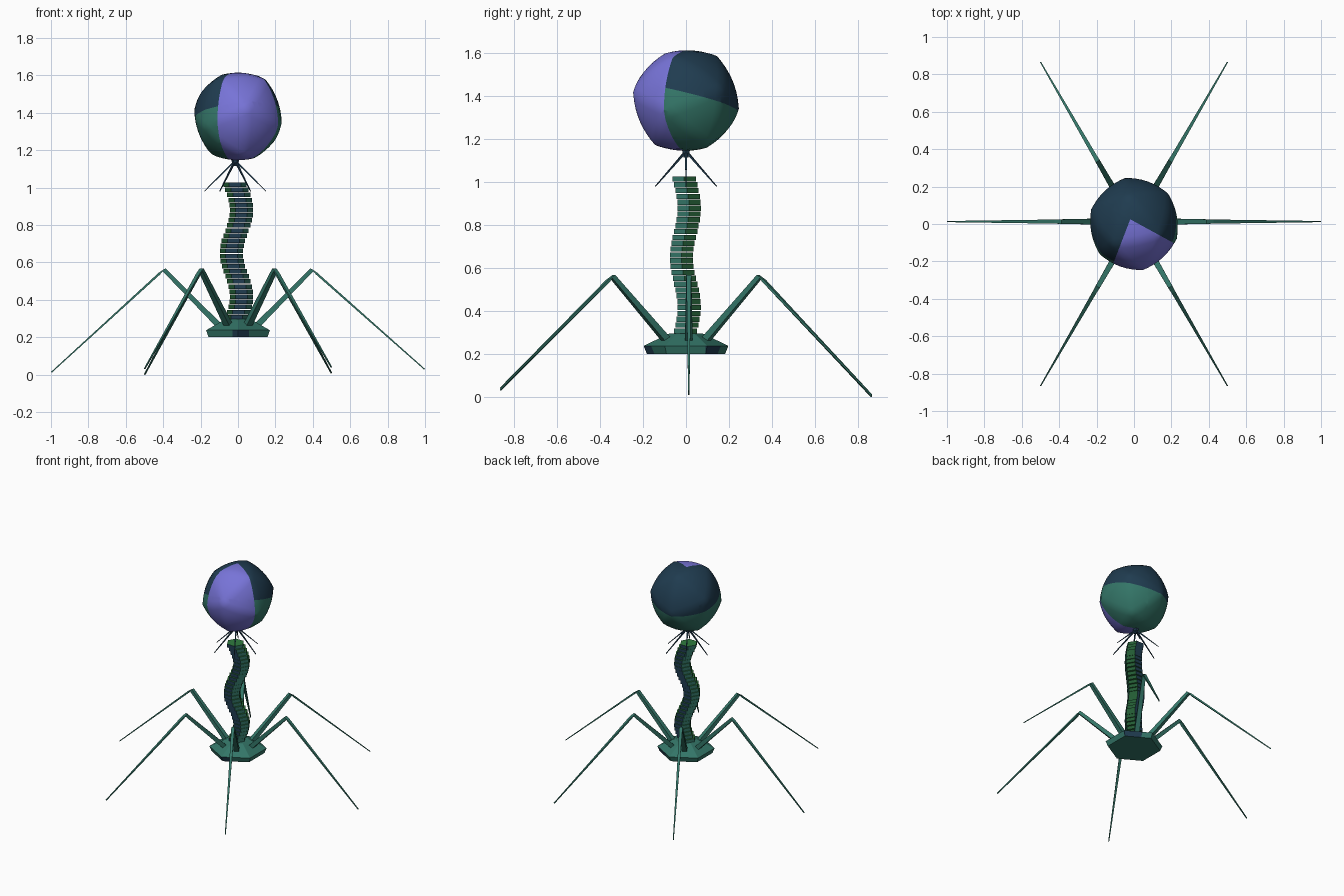
import bpy, bmesh
from math import cos, sin, pi, sqrt
from mathutils import Vector

if "Cube" in bpy.data.objects:
    bpy.data.objects.remove(bpy.data.objects["Cube"])


def mat(name, col):
    m = bpy.data.materials.new(name)
    m.diffuse_color = (*col, 1)
    m.use_nodes = True
    m.node_tree.nodes["Principled BSDF"].inputs["Base Color"].default_value = m.diffuse_color
    return m


PURPLE = mat("violet", (0.184, 0.172, 0.68))
NAVY = mat("navy", (0.014, 0.045, 0.08))
TEAL = mat("teal", (0.034, 0.18, 0.138))
GRASS = mat("grass green", (0.028, 0.20, 0.05))
DARK = mat("dark green", (0.016, 0.105, 0.034))


def finish(bm, name, mats):
    bmesh.ops.recalc_face_normals(bm, faces=bm.faces)
    me = bpy.data.meshes.new(name)
    bm.to_mesh(me)
    bm.free()
    for m in mats:
        me.materials.append(m)
    ob = bpy.data.objects.new(name, me)
    bpy.context.collection.objects.link(ob)
    return ob


def loft(bm, rings):
    """Skin a list of point rings and cap both ends; returns sides and caps."""
    vs = [[bm.verts.new(p) for p in r] for r in rings]
    n = len(vs[0])
    sides = []
    for a, b in zip(vs, vs[1:]):
        for i in range(n):
            j = (i + 1) % n
            sides.append(bm.faces.new((a[i], a[j], b[j], b[i])))
    return sides, [bm.faces.new(vs[0][::-1]), bm.faces.new(vs[-1])]


def ngon(c, r, z, n=6, turn=0.0):
    return [(c[0] + r * cos(turn + 2 * pi * i / n),
             c[1] + r * sin(turn + 2 * pi * i / n), z) for i in range(n)]


def cut(bm, co, no):
    bmesh.ops.bisect_plane(bm, geom=bm.verts[:] + bm.edges[:] + bm.faces[:],
                           plane_co=co, plane_no=no, dist=1e-5)


# Head: softened, tilted icosahedron
R, C = 0.254, Vector((0.0, 0.0, 1.38))
axis = Vector((-0.05, 0.25, -0.04)).normalized()
up = (Vector((0, 0, 1)) - axis * axis.z).normalized()
side = axis.cross(up)
bm = bmesh.new()
pts = [axis]
for k in range(5):
    a = 2 * pi * k / 5
    pts.append((axis + 2 * (up * cos(a) + side * sin(a))) / sqrt(5))
for p in pts:
    bm.verts.new(p)
    bm.verts.new(-p)
bmesh.ops.convex_hull(bm, input=bm.verts)
bmesh.ops.subdivide_edges(bm, edges=bm.edges[:], cuts=7, use_grid_fill=True)
for v in bm.verts:
    d = v.co.length
    v.co = v.co / d * R * (0.62 + 0.38 * d)
    v.co.x *= 0.97
    v.co += C
# colour borders are cut by two upright planes and one sloping plane
apex = Vector((-0.02, 0.025, 1.38))
n1 = Vector((-0.12, -0.22, 0))
n2 = Vector((0.26, -0.10, 0))
n3, c3 = Vector((-0.1, 0.25, 1)), Vector((0, 0, 1.395))
for co, no in ((apex, n1), (apex, n2), (c3, n3)):
    cut(bm, co, no)
for f in bm.faces:
    m = f.calc_center_median()
    f.smooth = True
    if (m - apex).dot(n1) > 0 and (m - apex).dot(n2) > 0:
        f.material_index = 0
    else:
        f.material_index = 1 if (m - c3).dot(n3) > 0 else 2
finish(bm, "head", [PURPLE, NAVY, TEAL])

# Neck and six whiskers
NX = -0.015
bm = bmesh.new()
loft(bm, [ngon((NX, 0), 0.012, 1.115), ngon((NX, 0), 0.026, 1.165)])
finish(bm, "neck", [NAVY])


def limb(name, ang, stations, material, shift=0.0, cx=0.0):
    """Tapered four-sided limb; stations are (reach, z, half width, half height)."""
    d = Vector((cos(ang), sin(ang), 0))
    t = Vector((-sin(ang), cos(ang), 0))
    P = [d * s[0] + Vector((cx, shift, s[1])) for s in stations]
    rings = []
    for i, (p, s) in enumerate(zip(P, stations)):
        along = (P[min(i + 1, len(P) - 1)] - P[max(i - 1, 0)]).normalized()
        n = t.cross(along)
        w, h = t * s[2], n * s[3]
        rings.append([p + w + h, p - w + h, p - w - h, p + w - h])
    bm = bmesh.new()
    loft(bm, rings)
    finish(bm, name, [material])


for k in range(6):
    limb(f"whisker_{k + 1}", k * pi / 3,
         [(0.004, 1.14, 0.005, 0.005), (0.165, 0.98, 0.002, 0.002)], NAVY, cx=NX)

# Tail: stacked six-sided discs along a wave, sides repeating three colours
bm = bmesh.new()
N, Z0, Z1 = 27, 0.295, 1.03
step = (Z1 - Z0) / N
for k in range(N):
    z = Z0 + k * step
    w = cos(2 * pi * (z + step / 2 - 0.42) / 0.46)
    c = (-0.008 + 0.027 * w, -0.003 + 0.018 * w)
    sides, caps = loft(bm, [ngon(c, 0.0625, z), ngon(c, 0.0625, z + step - 0.003)])
    for i, f in enumerate(sides):
        f.material_index = i % 3
    for f in caps:
        f.material_index = 3
finish(bm, "tail_discs", [DARK, NAVY, TEAL, GRASS])

# Base plate: hexagon with a sloping top and navy patches on the lower rim
bm = bmesh.new()
loft(bm, [ngon((0, 0), r, z, 6, pi / 6) for r, z in
          ((0.182, 0.2), (0.197, 0.237), (0.1, 0.285), (0.075, 0.296))])
for co, no in (((-0.03, 0, 0), (1, 0, 0)), ((0.06, 0, 0), (1, 0, 0)),
               ((0, 0.09, 0), (0, 1, 0)), ((0, 0.165, 0), (0, 1, 0))):
    cut(bm, co, no)
bm.normal_update()
for f in bm.faces:
    m = f.calc_center_median()
    if m.z < 0.235 and abs(f.normal.z) < 0.6:
        front = m.y < 0 and -0.03 < m.x < 0.06
        rear = m.x > 0.06 and 0.09 < m.y < 0.165
        f.material_index = int(front or rear)
finish(bm, "base_plate", [TEAL, NAVY])

# Six bent legs
for k in range(6):
    a = k * pi / 3
    foot = 0.02 - 0.018 * sin(a) + 0.008 * cos(a)
    limb(f"leg_{k + 1}", a,
         [(0.095, 0.255, 0.018, 0.016), (0.395, 0.56, 0.012, 0.011),
          (0.42, 0.54, 0.011, 0.006), (0.998, foot, 0.003, 0.003)], TEAL,
         shift=0.013 if k % 3 == 0 else 0.0)
